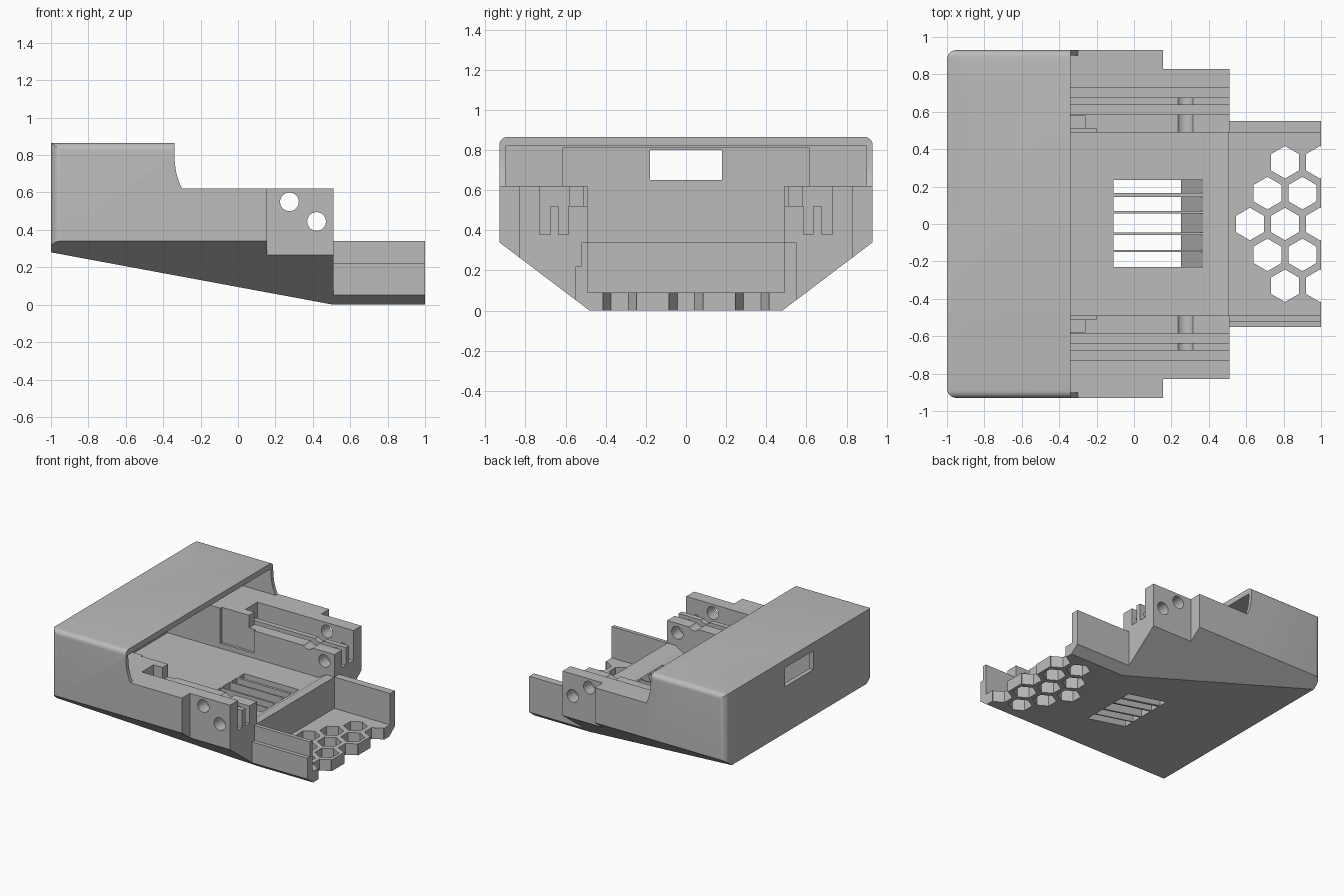
import bpy, bmesh
from math import cos, sin, pi, radians

if "Cube" in bpy.data.objects:
    bpy.data.objects.remove(bpy.data.objects["Cube"], do_unlink=True)

grey = bpy.data.materials.new("plain_grey")
grey.use_nodes = True
grey.diffuse_color = (0.5, 0.5, 0.5, 1)
grey.node_tree.nodes["Principled BSDF"].inputs["Base Color"].default_value = (0.5, 0.5, 0.5, 1)


def prism(name, points, axis, lo, hi):
    """Extrude a 2D profile along an axis."""
    place = {"x": lambda a, b, t: (t, a, b),
             "y": lambda a, b, t: (a, t, b),
             "z": lambda a, b, t: (a, b, t)}[axis]
    bm = bmesh.new()
    ends = [[bm.verts.new(place(a, b, t)) for a, b in points] for t in (lo, hi)]
    n = len(points)
    bm.faces.new(ends[0])
    bm.faces.new(ends[1][::-1])
    for i in range(n):
        j = (i + 1) % n
        bm.faces.new((ends[0][i], ends[1][i], ends[1][j], ends[0][j]))
    bmesh.ops.recalc_face_normals(bm, faces=bm.faces)
    mesh = bpy.data.meshes.new(name)
    bm.to_mesh(mesh)
    bm.free()
    mesh.materials.append(grey)
    obj = bpy.data.objects.new(name, mesh)
    bpy.context.collection.objects.link(obj)
    return obj


def box(x0, x1, y0, y1, z0, z1):
    return prism("cutter", [(x0, y0), (x1, y0), (x1, y1), (x0, y1)], "z", z0, z1)


def ring(cx, cy, r, n, start=0.0):
    return [(cx + r * cos(start + 2 * pi * i / n), cy + r * sin(start + 2 * pi * i / n))
            for i in range(n)]


def arc(cx, cy, r, a0, a1, n=6):
    return [(cx + r * cos(radians(a0 + (a1 - a0) * i / n)),
             cy + r * sin(radians(a0 + (a1 - a0) * i / n))) for i in range(n + 1)]


def mirrored(half):
    """Close a half outline across the second coordinate."""
    return half + [(a, -b) for a, b in reversed(half)]


def combine(target, cutter, operation="DIFFERENCE"):
    mod = target.modifiers.new("cut", "BOOLEAN")
    mod.operation = operation
    mod.solver = "EXACT"
    mod.object = cutter
    bpy.context.view_layer.objects.active = target
    bpy.ops.object.modifier_apply(modifier=mod.name)
    bpy.data.objects.remove(cutter, do_unlink=True)


# Enclosure body: side profile limited by end profile and plan outline
side = [(-1, .28), (.51, 0), (1, 0), (1, .34), (.51, .34), (.51, .62), (-.3, .62),
        (-.317, .66), (-.329, .7), (-.337, .75), (-.34, .8), (-.34, .865), (-1, .865)]
body = prism("enclosure_body", side, "y", -1.1, 1.1)

half_end = [(-.1, .35), (0, .48), (.34, .93)] + [(z, y) for y, z in arc(.89, .825, .04, 0, 90)]
end = [(y, z) for z, y in mirrored(half_end)]
combine(body, prism("end_limit", end, "x", -1.2, 1.2), "INTERSECT")

half_plan = [(1.2, .55), (.51, .55), (.51, .83), (.155, .83), (.155, .93)] + arc(-.95, .88, .05, 90, 180)
combine(body, prism("plan_limit", mirrored(half_plan), "z", -.5, 1.5), "INTERSECT")

# Hood cavity, rear window and main bay
combine(body, box(-.9, -.1, -.9, .9, .62, .82))
combine(body, box(-.965, -.5, -.615, .615, .62, .81))
combine(body, box(-1.1, -.9, -.18, .18, .65, .8))
bay = [(-.965, .3), (.37, .3), (.44, .34), (.6, .34), (.6, .7), (-.965, .7)]
combine(body, prism("bay", bay, "y", -.49, .49))
combine(body, box(-.5, -.2, -.51, .51, .34, .7))

# Side rails: lowered ribs with two long grooves on each side
for s in (-1, 1):
    def rail_cut(x0, inner, outer, z0):
        a, b = sorted((s * inner, s * outer))
        combine(body, box(x0, .6, a, b, z0, .7))
    rail_cut(-.26, .45, .585, .52)
    rail_cut(-.34, .58, .73, .52)
    rail_cut(-.34, .585, .635, .38)
    rail_cut(-.34, .675, .73, .38)

# Cross holes through the side walls
for x, z in ((.275, .55), (.42, .445)):
    combine(body, prism("hole", ring(x, z, .05, 32), "y", -1.2, 1.2))

# Slanted floor vents
vent = [(-.11, -.1), (.18, -.1), (.389, .34), (-.11, .34)]
for y0, y1 in ((-.23, -.15), (-.14, -.06), (-.045, .055), (.07, .145), (.165, .235)):
    combine(body, prism("vent", vent, "y", y0, y1))

# Front tray with a stepped outer wall
combine(body, box(.508, 1.1, -.49, .49, .09, .5))
combine(body, box(.511, 1.1, -.7, -.52, .22, .5))

# Hexagonal openings in the tray floor
for row in range(-2, 3):
    for col in range(3):
        x = .62 + .187 * col + (.0935 if row % 2 else 0)
        if x > 1.05 or (abs(row) == 2 and col == 0):
            continue
        combine(body, prism("hexagon", ring(x, .165 * row, .087, 6, pi / 6), "z", -.1, .2))

bpy.ops.object.select_all(action="DESELECT")
body.select_set(True)
bpy.context.view_layer.objects.active = body
bpy.ops.object.shade_smooth_by_angle(angle=radians(30))
